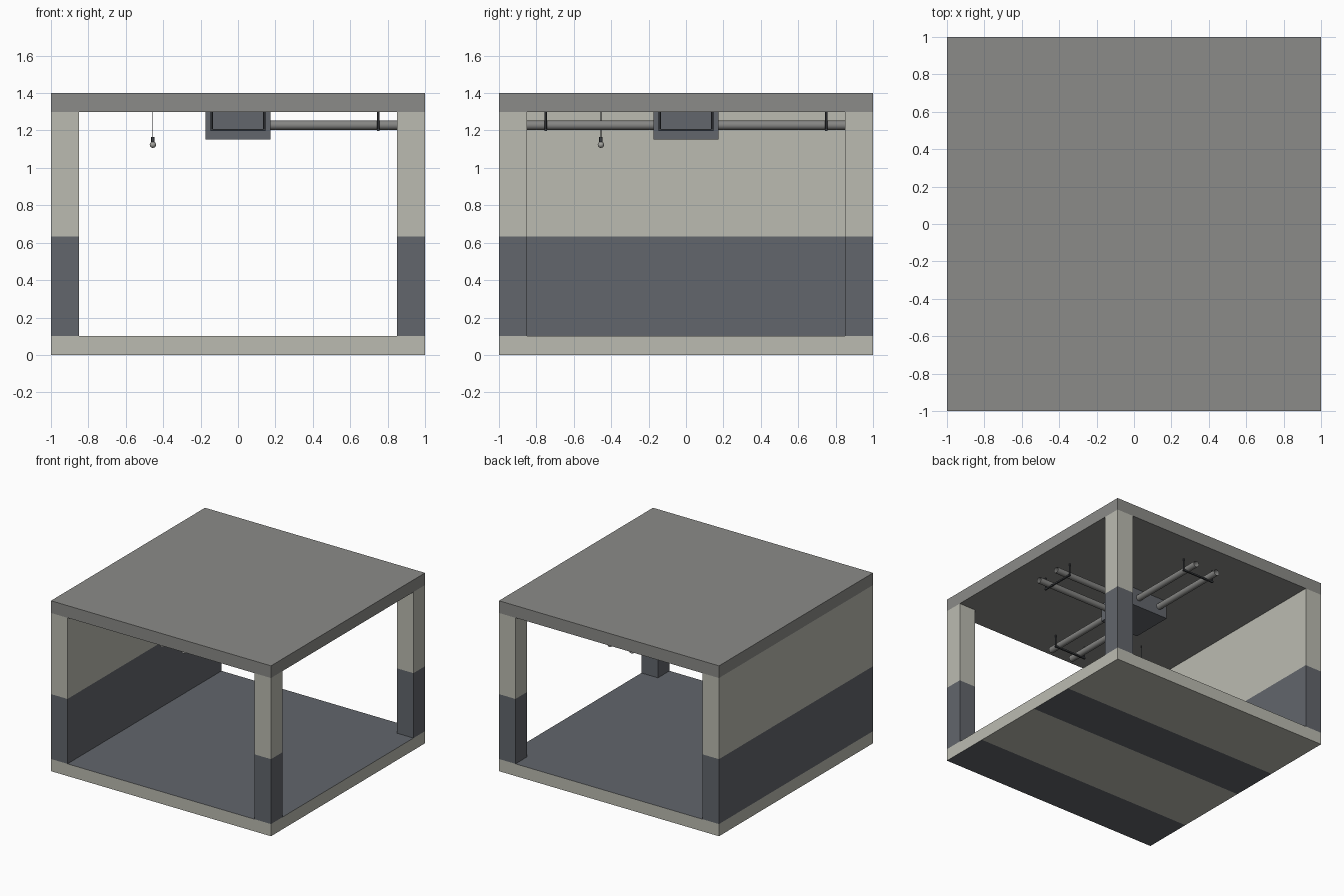
import bpy, bmesh, math
from mathutils import Vector, Matrix

cube = bpy.data.objects.get("Cube")
if cube:
    bpy.data.objects.remove(cube, do_unlink=True)


def material(name, hex_colour):
    srgb = [int(hex_colour[i:i + 2], 16) / 255 for i in (0, 2, 4)]
    rgba = [((c + 0.055) / 1.055) ** 2.4 for c in srgb] + [1]
    mat = bpy.data.materials.new(name)
    mat.use_nodes = True
    mat.diffuse_color = rgba
    mat.node_tree.nodes["Principled BSDF"].inputs["Base Color"].default_value = rgba
    return mat


PLASTER = material("beige plaster", "bbbbb1")
PAINT = material("blue grey paint", "62666c")
CONCRETE = material("ceiling concrete", "8b8b88")
PIPE = material("pipe grey", "858583")
IRON = material("dark iron", "3b3e42")
GLASS = material("bulb glass", "a3a39e")


def finish(name, bm, mats):
    mesh = bpy.data.meshes.new(name)
    bm.to_mesh(mesh)
    bm.free()
    for mat in mats:
        mesh.materials.append(mat)
    obj = bpy.data.objects.new(name, mesh)
    bpy.context.collection.objects.link(obj)
    return obj


def box(name, lo, hi, mats, cuts=(), axis=2, rule=None):
    """Box between two corners, sliced along an axis and coloured by a rule."""
    lo, hi = Vector(lo), Vector(hi)
    bm = bmesh.new()
    bmesh.ops.create_cube(bm, size=1, matrix=Matrix.Translation((lo + hi) / 2)
                          @ Matrix.Diagonal((hi - lo).to_4d()))
    normal = Vector([float(i == axis) for i in range(3)])
    for c in cuts:
        bmesh.ops.bisect_plane(bm, geom=bm.verts[:] + bm.edges[:] + bm.faces[:],
                               plane_co=normal * c, plane_no=normal)
    bm.normal_update()
    if rule:
        for f in bm.faces:
            f.material_index = int(rule(f.calc_center_median(), f.normal))
    return finish(name, bm, mats)


def cylinder(name, start, end, radius, mat, sides=16, capped=True):
    start, end = Vector(start), Vector(end)
    axis = end - start
    turn = axis.to_track_quat("Z", "Y").to_matrix().to_4x4()
    bm = bmesh.new()
    bmesh.ops.create_cone(bm, cap_ends=capped, segments=sides, radius1=radius,
                          radius2=radius, depth=axis.length,
                          matrix=Matrix.Translation((start + end) / 2) @ turn)
    for f in bm.faces:
        f.smooth = len(f.verts) == 4
    for e in bm.edges:
        e.smooth = not any(len(f.verts) > 4 for f in e.link_faces)
    return finish(name, bm, [mat])


FLOOR, CEILING, BAND, IN = 0.1, 1.3, 0.633, 0.85

# Floor slab: painted top, plaster rim, striped underside
stripes = (-0.59, 0.02, 0.42)


def floor_paint(c, n):
    striped = c.y < stripes[0] or stripes[1] < c.y < stripes[2]
    return n.z > 0.5 or (n.z < -0.5 and striped)


box("floor_slab", (-1, -1, 0), (1, 1, FLOOR), [PLASTER, PAINT], stripes, 1, floor_paint)


# Wall and corner pillars, painted up to the band height
def wall_paint(c, n):
    return c.z < BAND


box("side_wall", (-1, -1, FLOOR), (-IN, 1, CEILING), [PLASTER, PAINT], [BAND], 2, wall_paint)
for label, y in (("front", -1), ("back", IN)):
    box(label + "_pillar", (IN, y, FLOOR), (1, y + 0.15, CEILING),
        [PLASTER, PAINT], [BAND], 2, wall_paint)

# Ceiling slab and the duct box hanging from its centre
box("ceiling_slab", (-1, -1, CEILING), (1, 1, 1.4), [CONCRETE])
box("duct_box", (-0.175, -0.175, 1.153), (0.175, 0.175, CEILING), [PAINT])

# Three pairs of open pipes, each carried by a U-shaped hanger
PIPE_Z, BAR_Z, T = 1.228, 1.203, 0.006
for label, out in (("front", Vector((0, -1, 0))), ("back", Vector((0, 1, 0))),
                   ("left", Vector((1, 0, 0)))):
    side = Vector((-out.y, out.x, 0))
    up = Vector((0, 0, 1))
    for s in (-1, 1):
        base = side * 0.1 * s + up * PIPE_Z
        cylinder(label + "_pipe", base + out * 0.175, base + out * IN, 0.025, PIPE, capped=False)
        rod = out * 0.75 + side * 0.14 * s
        cylinder(label + "_hanger_rod", rod + up * BAR_Z, rod + up * CEILING, T, IRON, 8)
    mid = out * 0.75 + up * BAR_Z
    reach = Vector([abs(v) for v in side]) * 0.14 + Vector((T, T, T))
    box(label + "_hanger_bar", mid - reach, mid + reach, [IRON])

# Hanging bulb
LX = LY = -0.455
cylinder("lamp_cord", (LX, LY, 1.16), (LX, LY, CEILING), 0.002, IRON, 6)
cylinder("lamp_socket", (LX, LY, 1.136), (LX, LY, 1.165), 0.009, IRON, 12)
bm = bmesh.new()
bmesh.ops.create_uvsphere(bm, u_segments=16, v_segments=10, radius=0.017,
                          matrix=Matrix.Translation((LX, LY, 1.124)))
for f in bm.faces:
    f.smooth = True
finish("lamp_bulb", bm, [GLASS])
